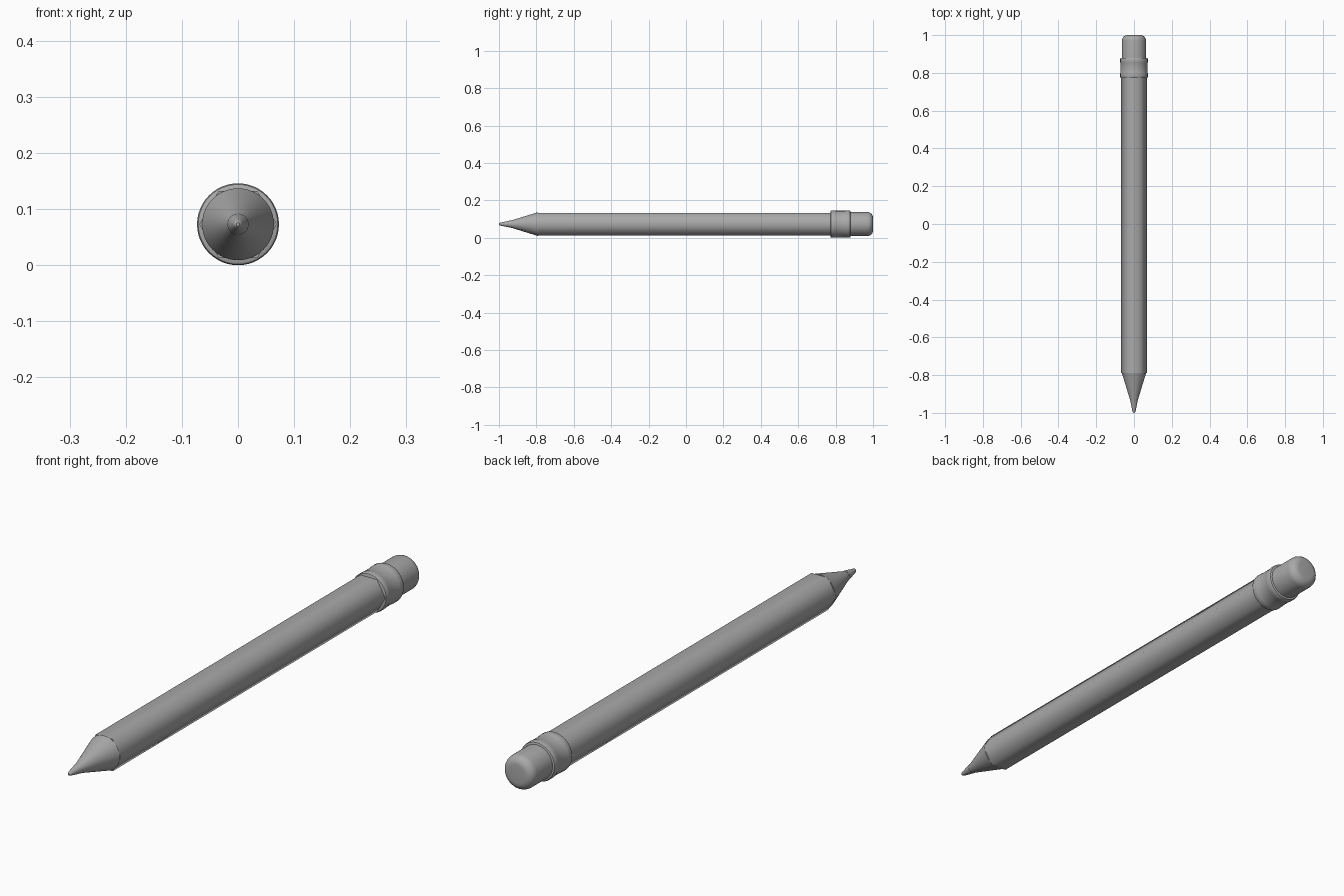
import bpy
import bmesh
import math

if "Cube" in bpy.data.objects:
    bpy.data.objects.remove(bpy.data.objects["Cube"], do_unlink=True)

AXIS_Z = 0.073  # height of the pencil's centre line

grey = bpy.data.materials.new("plain_grey")
grey.use_nodes = True
grey.diffuse_color = (0.4, 0.4, 0.4, 1)
grey.node_tree.nodes["Principled BSDF"].inputs["Base Color"].default_value = (0.4, 0.4, 0.4, 1)


def lathe(name, profile, sides=48, smooth_angle=40):
    """Revolve (y, radius) points around the pencil axis, with closed ends."""
    bm = bmesh.new()
    rings = []
    for y, r in profile:
        angles = [math.tau * i / sides for i in range(sides)]
        rings.append([bm.verts.new((r * math.cos(a), y, AXIS_Z + r * math.sin(a))) for a in angles])
    for a, b in zip(rings, rings[1:]):
        for i in range(sides):
            j = (i + 1) % sides
            bm.faces.new((a[i], a[j], b[j], b[i]))
    bm.faces.new(rings[0])
    bm.faces.new(rings[-1])
    bmesh.ops.recalc_face_normals(bm, faces=bm.faces)
    mesh = bpy.data.meshes.new(name)
    bm.to_mesh(mesh)
    bm.free()
    mesh.materials.append(grey)
    obj = bpy.data.objects.new(name, mesh)
    bpy.context.collection.objects.link(obj)
    bpy.ops.object.select_all(action="DESELECT")
    obj.select_set(True)
    bpy.context.view_layer.objects.active = obj
    bpy.ops.object.shade_smooth_by_angle(angle=math.radians(smooth_angle))
    return obj


def rounded(y, r, size, steps=6):
    """Quarter-round end: from the full radius r inward to the flat end at y."""
    arc = [math.pi / 2 * i / steps for i in range(steps + 1)]
    return [(y - size + size * math.sin(a), r - size + size * math.cos(a)) for a in arc]


# Six-sided shaft with softly shaded edges, corners to the sides
lathe("shaft", [(-0.79, 0.069), (0.80, 0.069)], sides=6, smooth_angle=70)

# Sharpened wood cone
lathe("sharpened_cone", [(-0.94, 0.018), (-0.79, 0.064)])

# Lead with a blunt rounded point
lathe("lead_point", [(-1.0, 0.003), (-0.997, 0.006), (-0.99, 0.0085), (-0.94, 0.019)])

# Metal band with a raised rim at each end
front_rim = [(0.772, 0.067), (0.774, 0.071), (0.779, 0.073), (0.796, 0.073), (0.80, 0.0715)]
back_rim = [(2 * 0.826 - y, r) for y, r in reversed(front_rim)]
lathe("metal_band", front_rim + back_rim)

# Eraser with a rounded end
lathe("eraser", [(0.85, 0.064)] + rounded(1.0, 0.064, 0.03))
